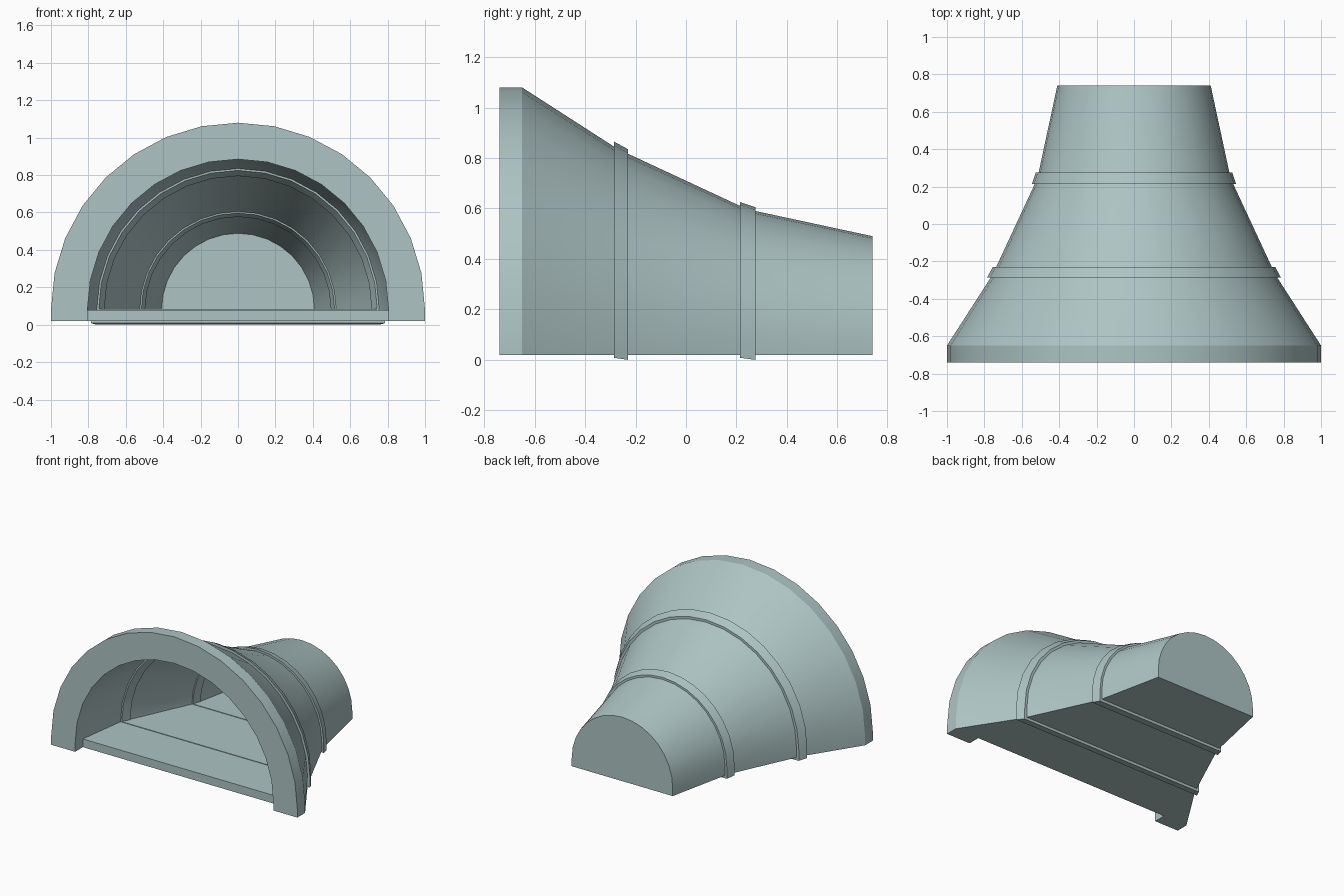
import bpy
import bmesh
from math import sin, cos, pi, radians

cube = bpy.data.objects.get("Cube")
if cube:
    bpy.data.objects.remove(cube)

SEGS = 16        # sides of each half circle
SPRING = 0.08    # height where the arch begins
BASE = 0.02      # underside of the body

mat = bpy.data.materials.new("pale_teal_grey")
mat.use_nodes = True
mat.diffuse_color = (0.42, 0.55, 0.55, 1)
mat.node_tree.nodes["Principled BSDF"].inputs["Base Color"].default_value = mat.diffuse_color


def section(y, r, bottom=BASE):
    """Arch outline with short straight legs, at depth y."""
    arc = [(r * cos(pi * i / SEGS), y, SPRING + r * sin(pi * i / SEGS))
           for i in range(SEGS + 1)]
    return [(r, y, bottom)] + arc + [(-r, y, bottom)]


def finish(name, bm):
    bmesh.ops.recalc_face_normals(bm, faces=bm.faces)
    mesh = bpy.data.meshes.new(name)
    bm.to_mesh(mesh)
    bm.free()
    mesh.materials.append(mat)
    obj = bpy.data.objects.new(name, mesh)
    bpy.context.collection.objects.link(obj)
    bpy.ops.object.select_all(action='DESELECT')
    obj.select_set(True)
    bpy.context.view_layer.objects.active = obj
    bpy.ops.object.shade_smooth_by_angle(angle=radians(20))
    return obj


def loft(name, sections, full_loop=False):
    """Join a closed chain of sections; full_loop also runs across the floor."""
    bm = bmesh.new()
    rows = [[bm.verts.new(p) for p in s] for s in sections]
    count = len(rows[0])
    for k, a in enumerate(rows):
        b = rows[(k + 1) % len(rows)]
        for i in range(count if full_loop else count - 1):
            j = (i + 1) % count
            bm.faces.new((a[i], a[j], b[j], b[i]))
    if not full_loop:
        bm.faces.new([row[0] for row in rows])
        bm.faces.new([row[-1] for row in rows])
    return finish(name, bm)


def prism(name, outline, offset):
    """Extrude a flat outline by an offset."""
    bm = bmesh.new()
    face = bm.faces.new([bm.verts.new(p) for p in outline])
    new = bmesh.ops.extrude_face_region(bm, geom=[face])["geom"]
    verts = [g for g in new if isinstance(g, bmesh.types.BMVert)]
    bmesh.ops.translate(bm, verts=verts, vec=offset)
    return finish(name, bm)


# Tapering shell: depth, outer radius, inner radius
stations = [(-0.65, 1.0, 0.805), (-0.285, 0.765, 0.755), (-0.23, 0.737, 0.73),
            (0.215, 0.53, 0.525), (0.275, 0.51, 0.505), (0.74, 0.41, 0.407)]
loft("funnel_shell", [section(y, r) for y, r, _ in stations]
     + [section(y, r) for y, _, r in reversed(stations)])

# Thick arch around the mouth
loft("mouth_arch", [section(-0.74, 1), section(-0.65, 1),
                    section(-0.65, 0.805), section(-0.74, 0.805)])

# Floor slab following the taper
side = [(r - 0.004, y) for y, r, _ in stations]
prism("floor", [(x, y, BASE) for x, y in side]
      + [(-x, y, BASE) for x, y in reversed(side)], (0, 0, SPRING - BASE))

# Closed rear wall
prism("rear_wall", section(0.74, 0.41), (0, -0.008, 0))

# Raised bands wrapping walls and floor: front, back, outer and inner radii
for name, y0, y1, o0, o1, i0, i1 in (
        ("front_band", -0.285, -0.23, 0.785, 0.755, 0.745, 0.715),
        ("rear_band", 0.215, 0.275, 0.545, 0.525, 0.517, 0.497)):
    loft(name, [section(y0, o0, 0.008), section(y1, o1, 0),
                section(y1, i1, SPRING + 0.004), section(y0, i0, SPRING + 0.004)],
         full_loop=True)
